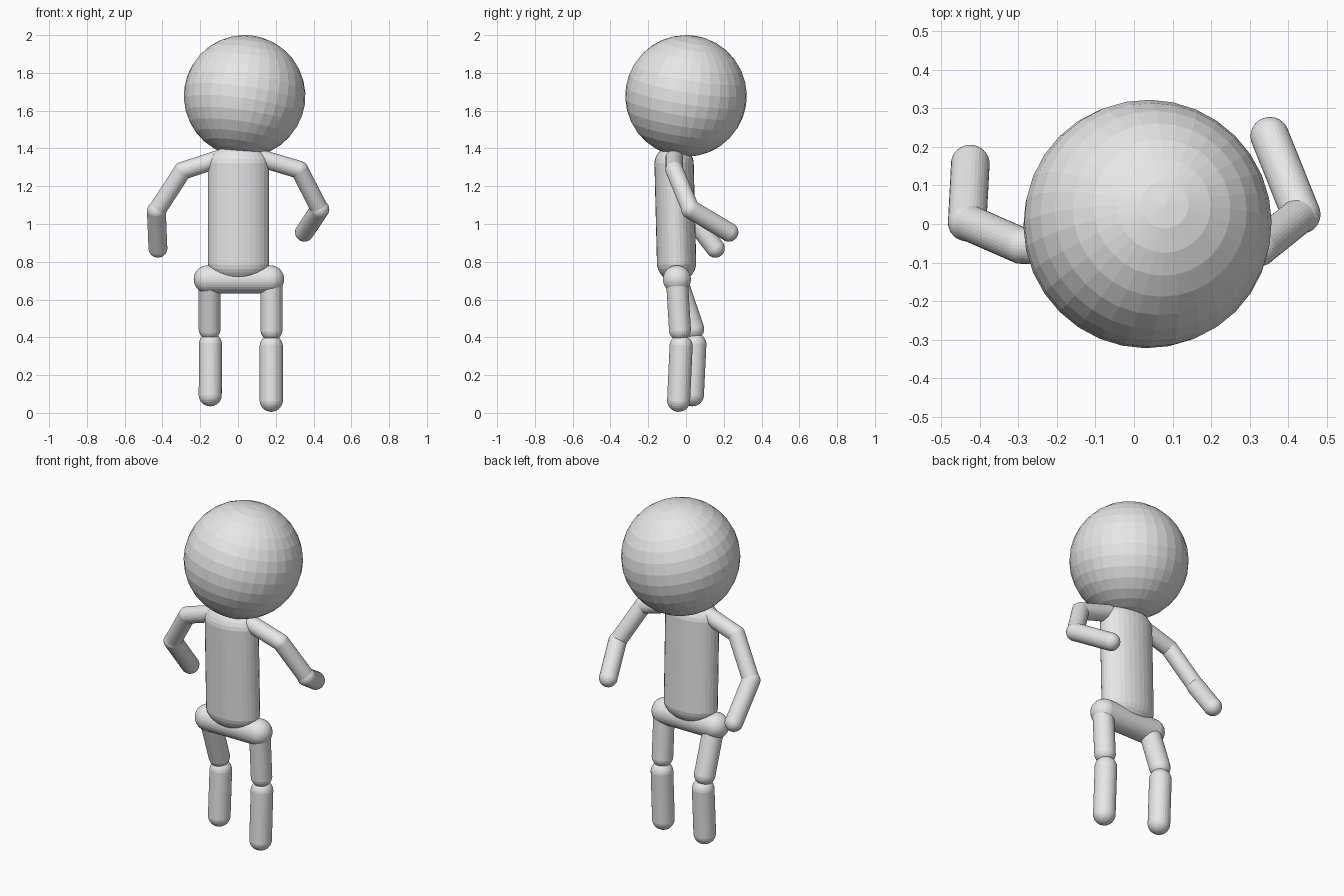
import bpy, bmesh, math
from mathutils import Vector

cube = bpy.data.objects.get("Cube")
if cube:
    bpy.data.objects.remove(cube, do_unlink=True)

# One plain grey for the whole figure
grey = bpy.data.materials.new("plain grey")
grey.use_nodes = True
grey.diffuse_color = (0.8, 0.8, 0.8, 1)
grey.node_tree.nodes["Principled BSDF"].inputs["Base Color"].default_value = (0.8, 0.8, 0.8, 1)

UP = Vector((0, 0, 1))


def finish(name, bm, location, direction):
    """Store the mesh and point its local z axis along direction."""
    mesh = bpy.data.meshes.new(name)
    bm.to_mesh(mesh)
    bm.free()
    mesh.materials.append(grey)
    obj = bpy.data.objects.new(name, mesh)
    obj.location = location
    obj.rotation_mode = 'QUATERNION'
    obj.rotation_quaternion = UP.rotation_difference(direction)
    bpy.context.collection.objects.link(obj)
    return obj


def capsule(name, start, end, radius, widen=1.0):
    """Round-ended rod: a sphere whose halves are pulled to the two end centres."""
    start, end = Vector(start), Vector(end)
    axis = end - start
    rings = 15
    bm = bmesh.new()
    bmesh.ops.create_uvsphere(bm, u_segments=32, v_segments=rings,
                              radius=radius / math.cos(math.pi / (2 * rings)))
    for v in bm.verts:
        v.co.x *= widen
        v.co.z += math.copysign(axis.length / 2, v.co.z)
    return finish(name, bm, (start + end) / 2, axis)


# Head, tilted slightly back and to its left
bm = bmesh.new()
bmesh.ops.create_uvsphere(bm, u_segments=32, v_segments=16, radius=0.322)
finish("head", bm, (0.035, 0, 1.678), Vector((0.14, 0.16, 0.98)))

# Trunk
capsule("torso", (0.003, -0.05, 0.797), (0.003, -0.063, 1.315), 0.104, widen=1.56)
capsule("hips", (-0.16, -0.048, 0.707), (0.17, -0.048, 0.707), 0.074)

# Limbs as chains of joints: each bone runs between neighbouring joints
ARM_BONES = (("shoulder", 0.047), ("upper_arm", 0.047), ("forearm", 0.05))
ARMS = {
    "left": [(0.13, -0.062, 1.345), (0.325, -0.062, 1.287),
             (0.433, 0.025, 1.077), (0.352, 0.227, 0.957)],
    "right": [(-0.10, -0.06, 1.345), (-0.293, -0.056, 1.282),
              (-0.432, 0.005, 1.068), (-0.424, 0.155, 0.872)],
}
for side, joints in ARMS.items():
    for (bone, radius), a, b in zip(ARM_BONES, joints, joints[1:]):
        capsule(f"{side}_{bone}", a, b, radius)

# Legs: hip, knee, shin top, foot
LEGS = {
    "left": [(0.177, -0.047, 0.69), (0.177, -0.032, 0.44),
             (0.176, -0.026, 0.352), (0.176, -0.039, 0.067)],
    "right": [(-0.15, -0.045, 0.69), (-0.15, 0.038, 0.445),
              (-0.146, 0.047, 0.362), (-0.147, 0.034, 0.096)],
}
for side, (hip, knee, shin_top, foot) in LEGS.items():
    capsule(f"{side}_thigh", hip, knee, 0.058)
    capsule(f"{side}_shin", shin_top, foot, 0.061)
